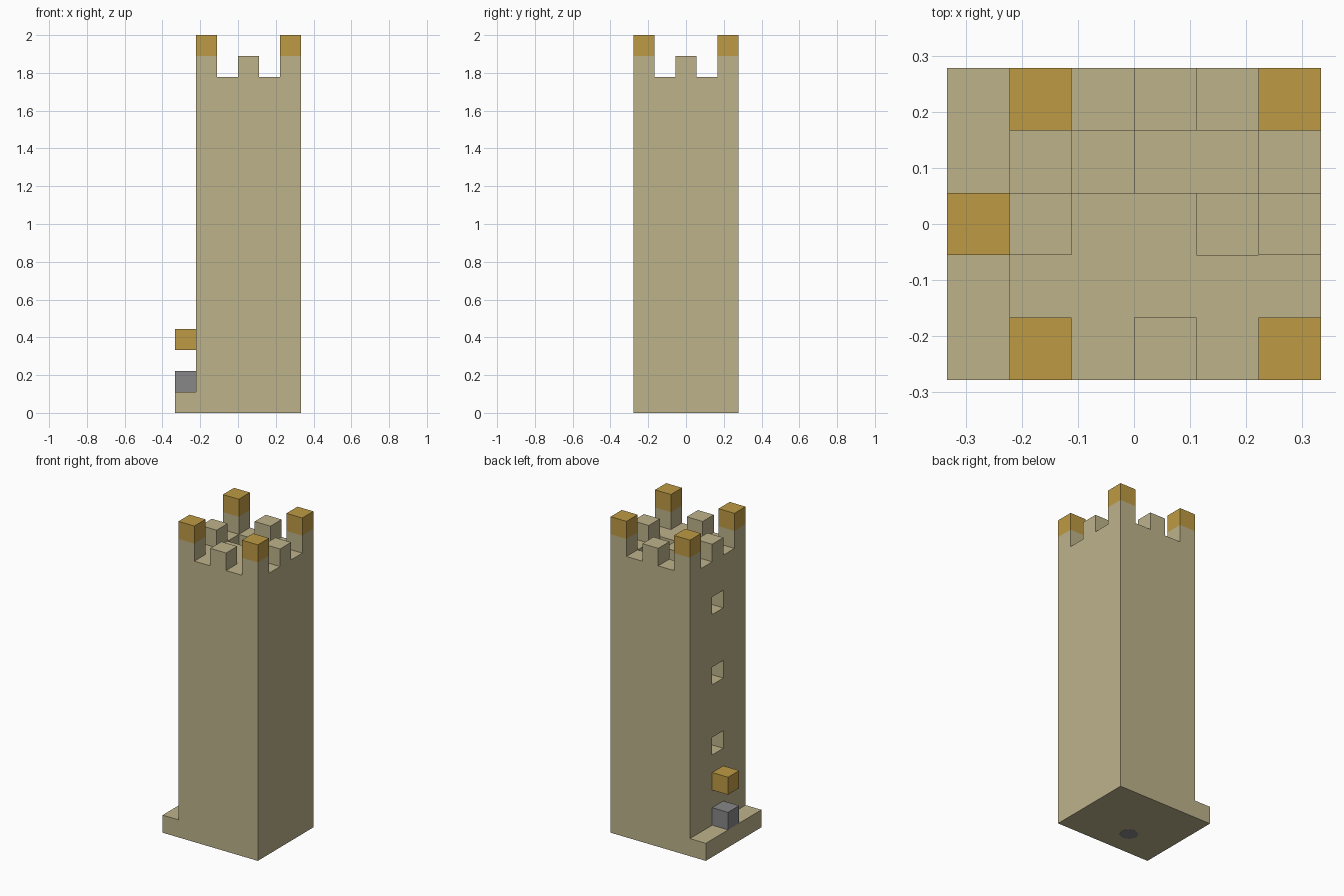
import bpy
import bmesh
from mathutils import Vector

cube = bpy.data.objects.get("Cube")
if cube:
    bpy.data.objects.remove(cube, do_unlink=True)

U = 1 / 9  # one building block


def material(name, rgb):
    mat = bpy.data.materials.new(name)
    mat.use_nodes = True
    color = (*rgb, 1)
    mat.diffuse_color = color
    bsdf = next(n for n in mat.node_tree.nodes if n.type == "BSDF_PRINCIPLED")
    bsdf.inputs["Base Color"].default_value = color
    bsdf.inputs["Roughness"].default_value = 0.9
    return mat


SAND = material("sandstone", (0.51, 0.45, 0.26))
GOLD = material("gold", (0.515, 0.328, 0.058))
GREY = material("grey_stone", (0.242, 0.242, 0.242))


def finish(name, bm, mat):
    mesh = bpy.data.meshes.new(name)
    bm.to_mesh(mesh)
    bm.free()
    mesh.materials.append(mat)
    obj = bpy.data.objects.new(name, mesh)
    bpy.context.collection.objects.link(obj)
    return obj


def block_part(name, cells, mat):
    """Skin a set of grid blocks, keeping only the exposed faces."""
    bm = bmesh.new()
    for cell in cells:
        center = Vector(cell) + Vector((0.5, 0.5, 0.5))
        for axis in range(3):
            for side in (-1, 1):
                n = Vector((0, 0, 0))
                n[axis] = side
                if tuple(int(c + d) for c, d in zip(cell, n)) in cells:
                    continue
                a = Vector((0, 0, 0))
                a[(axis + 1) % 3] = 0.5
                b = n.cross(a)
                mid = center + n / 2
                corners = (mid - a - b, mid + a - b, mid + a + b, mid - a + b)
                bm.faces.new([bm.verts.new(((p.x - 2) * U, (p.y - 2.5) * U, p.z * U))
                              for p in corners])
    bmesh.ops.remove_doubles(bm, verts=bm.verts, dist=0.001)
    bmesh.ops.dissolve_limit(bm, angle_limit=0.01, verts=bm.verts, edges=bm.edges)
    return finish(name, bm, mat)


def box(name, cell, mat):
    return block_part(name, {cell}, mat)


# Tower body with an entrance ledge on its right side
tower = {(x, y, z) for x in range(5) for y in range(5) for z in range(16)}
tower |= {(-1, y, 0) for y in range(5)}

# Spiral stairwell: two blocks per step, four steps per turn
ring = [(1, 2), (1, 3), (2, 3), (3, 3), (3, 2), (3, 1), (2, 1), (1, 1)]
for level in range(1, 16):
    for i in range(2):
        x, y = ring[((level - 1) % 4) * 2 + i]
        for z in range(level, min(level + 3, 16)):
            # Roof deck stays closed except over the last steps
            if z == 15 and (y == 1 or x == 1 and y == 2):
                continue
            tower.discard((x, y, z))

# Windows, one per turn of the stair
for z in (5, 9, 13):
    tower.discard((0, 2, z))
block_part("tower_body", tower, SAND)

# Battlements: tall gold-capped corners
for ys, depth in ((0, "front"), (4, "back")):
    for xs, side in ((0, "right"), (4, "left")):
        box(f"corner_post_{depth}_{side}", (xs, ys, 16), SAND)
        box(f"corner_cap_{depth}_{side}", (xs, ys, 17), GOLD)

# Low merlon in the middle of each wall
for name, x, y in (("front", 2, 0), ("back", 2, 4), ("right", 0, 2), ("left", 4, 2)):
    box(f"merlon_{name}", (x, y, 16), SAND)

# Entrance blocks
box("door_block", (-1, 2, 1), GREY)
box("door_canopy", (-1, 2, 3), GOLD)

# Small round plate under the floor
bm = bmesh.new()
bmesh.ops.create_cone(bm, cap_ends=True, segments=8, radius1=U / 2, radius2=U / 2, depth=0.004)
plate = finish("floor_plate", bm, GREY)
plate.location = (-U / 2, -U, 0.001)
